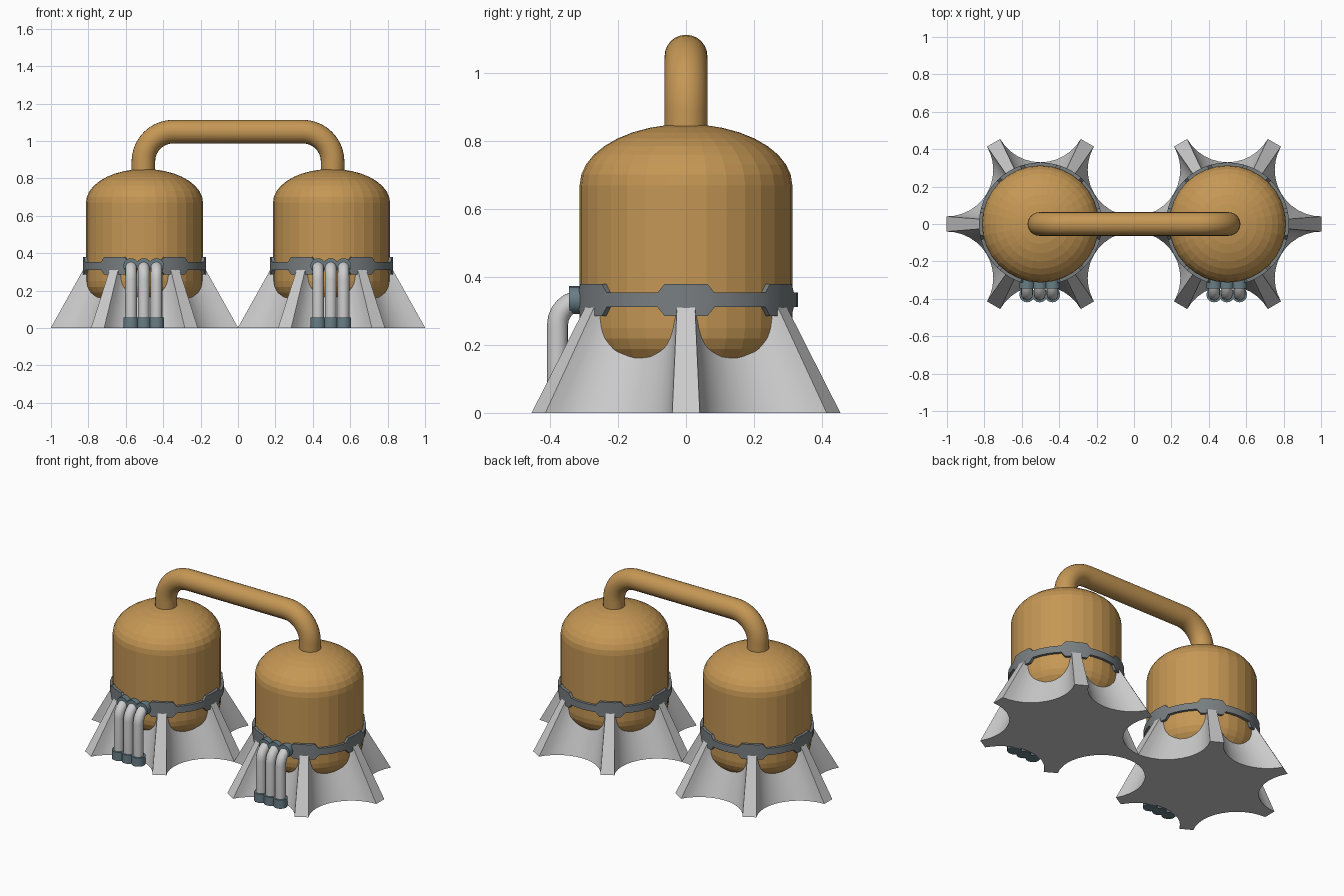
import bpy, bmesh
from math import sin, cos, pi, radians, sqrt
from mathutils import Vector

if "Cube" in bpy.data.objects:
    bpy.data.objects.remove(bpy.data.objects["Cube"])


def material(name, rgb):
    m = bpy.data.materials.new(name)
    m.diffuse_color = (*rgb, 1)
    m.use_nodes = True
    m.node_tree.nodes["Principled BSDF"].inputs["Base Color"].default_value = m.diffuse_color
    return m


GOLD = material("gold", (0.56, 0.31, 0.09))
DARK = material("dark_grey", (0.19, 0.21, 0.22))
TEAL = material("teal_grey", (0.14, 0.21, 0.24))


def make(name, verts, faces, mat=None, smooth=None):
    mesh = bpy.data.meshes.new(name)
    mesh.from_pydata(verts, [], faces)
    bm = bmesh.new()
    bm.from_mesh(mesh)
    bmesh.ops.remove_doubles(bm, verts=bm.verts, dist=1e-5)
    bmesh.ops.recalc_face_normals(bm, faces=bm.faces)
    bm.to_mesh(mesh)
    bm.free()
    ob = bpy.data.objects.new(name, mesh)
    bpy.context.collection.objects.link(ob)
    if mat:
        mesh.materials.append(mat)
    if smooth:
        bpy.ops.object.select_all(action='DESELECT')
        ob.select_set(True)
        bpy.context.view_layer.objects.active = ob
        bpy.ops.object.shade_smooth_by_angle(angle=radians(smooth))
    return ob


def loft(name, rings, mat=None, smooth=None, closed=False):
    """Skin equal-length rings of points; cap the ends unless closed."""
    n, k = len(rings[0]), len(rings)
    verts = [p for r in rings for p in r]
    faces = []
    for i in range(k if closed else k - 1):
        a, b = i * n, (i + 1) % k * n
        faces += [(a + j, a + (j + 1) % n, b + (j + 1) % n, b + j) for j in range(n)]
    if not closed:
        faces += [tuple(range(n)), tuple(range((k - 1) * n, k * n))]
    return make(name, verts, faces, mat, smooth)


def lathe(name, profile, cx, sides, mat):
    return loft(name, [[(cx + r * cos(2 * pi * j / sides), r * sin(2 * pi * j / sides), z)
                        for j in range(sides)] for r, z in profile], mat)


def tube(name, path, radius, side, sides=16, mat=None):
    """Sweep a circle along a planar path; side is the plane normal."""
    path, side, rings = [Vector(p) for p in path], Vector(side), []
    for i, p in enumerate(path):
        t = (path[min(i + 1, len(path) - 1)] - path[max(i - 1, 0)]).normalized()
        u = t.cross(side)
        rings.append([p + radius * (u * cos(2 * pi * j / sides) + side * sin(2 * pi * j / sides))
                      for j in range(sides)])
    return loft(name, rings, mat, 40)


def star(scale, cx, z):
    """Six-legged outline with circular scoops tangent to the legs."""
    pts = []
    for k in range(6):
        mid = radians(30 + 60 * k)
        for i in range(13):
            t = radians(-60 + 10 * i)
            a, b = 0.579 - 0.249 * cos(t), 0.249 * sin(t)
            pts.append((cx + scale * (a * cos(mid) - b * sin(mid)),
                        scale * (a * sin(mid) + b * cos(mid)), z))
    return pts


for label, cx in (("left", -0.5), ("right", 0.5)):
    # Tank with rounded top and bottom
    R, steps = 0.313, 9
    profile = [(R * cos(a), 0.25 + 0.18 * sin(a)) for a in
               [-pi / 2 * (1 - i / steps) + (0.02 if i == 0 else 0) for i in range(steps + 1)]]
    profile += [(r, 0.92 - z) for r, z in reversed(profile)]
    lathe(label + "_tank", profile, cx, 32, GOLD)

    # Scooped six-legged base
    loft(label + "_base", [star(1, cx, 0), star(0.64, cx, 0.323)], None, 25)

    # Clamp band, taller over each leg
    rings = []
    for k in range(6):
        for d in (-14.8, -11, -5.5, 0, 5.5, 11, 14.8, 22.4, 30, 37.6):
            a = radians(60 * k + d)
            lo, hi = (0.285, 0.38) if abs(d) < 12 else (0.311, 0.354)
            rings.append([(cx + r * cos(a), r * sin(a), z) for r, z in
                          ((0.295, lo), (0.329, lo), (0.329, hi), (0.295, hi))])
    loft(label + "_clamp_band", rings, DARK, 20, closed=True)

    # Three small drain pipes with collars at both ends
    for i in (-1, 0, 1):
        x = cx + 0.068 * i - 0.004
        bend = [(x, -0.308 - 0.07 * cos(a), 0.26 + 0.07 * sin(a))
                for a in [pi / 2 * s / 6 for s in range(7)]]
        tag = f"{label}_drain_{i + 2}"
        tube(tag + "_pipe", [(x, -0.378, 0.01)] + bend + [(x, -0.29, 0.33)],
             0.031, (1, 0, 0))
        tube(tag + "_foot", [(x, -0.378, 0), (x, -0.378, 0.04), (x, -0.378, 0.055)],
             0.041, (1, 0, 0), 16, TEAL)
        tube(tag + "_collar", [(x, -0.345, 0.332), (x, -0.29, 0.332)],
             0.041, (1, 0, 0), 16, TEAL)

# Large connecting pipe over the top
B, X = 0.16, 0.506
arc = [pi / 2 * s / 10 for s in range(11)]
half = [(-X, 0, 0.80)] + [(-X + B - B * cos(a), 0, 0.89 + B * sin(a)) for a in arc]
tube("connecting_pipe", half + [(-x, y, z) for x, y, z in reversed(half)],
     0.063, (0, 1, 0), 24, GOLD)
